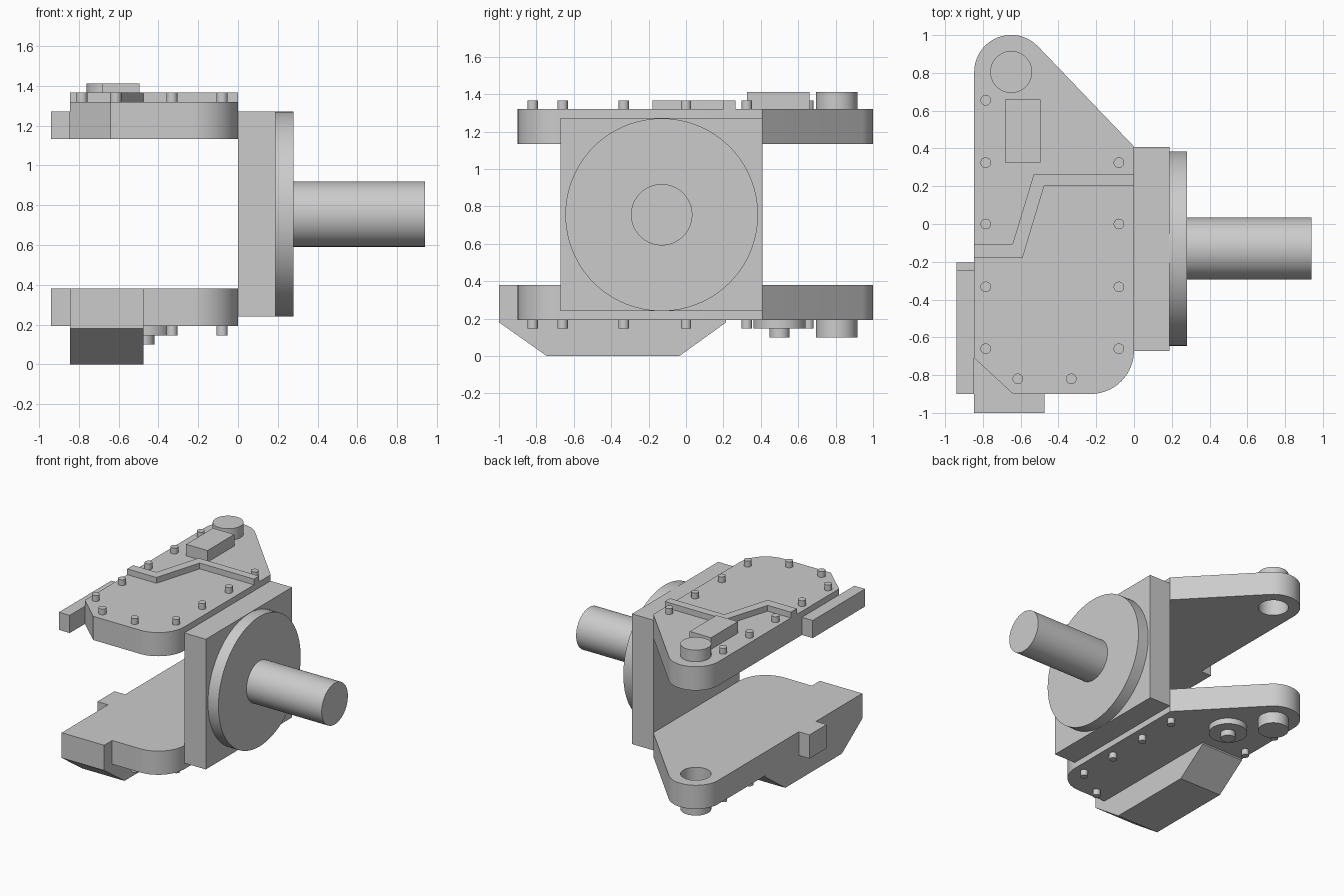
import bpy, bmesh
from math import sin, cos, radians
from mathutils import Matrix, Vector

if "Cube" in bpy.data.objects:
    bpy.data.objects.remove(bpy.data.objects["Cube"], do_unlink=True)

GREY = (0.6, 0.6, 0.6, 1)
steel = bpy.data.materials.new("plain grey steel")
steel.use_nodes = True
steel.diffuse_color = GREY
steel.node_tree.nodes["Principled BSDF"].inputs["Base Color"].default_value = GREY


def finish(bm, name):
    bmesh.ops.recalc_face_normals(bm, faces=bm.faces)
    mesh = bpy.data.meshes.new(name)
    bm.to_mesh(mesh)
    bm.free()
    mesh.materials.append(steel)
    ob = bpy.data.objects.new(name, mesh)
    bpy.context.collection.objects.link(ob)
    return ob


def smooth(ob):
    bpy.ops.object.select_all(action='DESELECT')
    ob.select_set(True)
    bpy.context.view_layer.objects.active = ob
    bpy.ops.object.shade_smooth_by_angle(angle=radians(30))


def box(name, x, y, z):
    bm = bmesh.new()
    lo, hi = Vector((x[0], y[0], z[0])), Vector((x[1], y[1], z[1]))
    size = Matrix.Diagonal(hi - lo).to_4x4()
    bmesh.ops.create_cube(bm, size=1, matrix=Matrix.Translation((lo + hi) / 2) @ size)
    return finish(bm, name)


def prism(name, start, depth):
    """Extrude a closed 3D outline along a vector."""
    bm = bmesh.new()
    face = bm.faces.new([bm.verts.new(p) for p in start])
    new = bmesh.ops.extrude_face_region(bm, geom=[face])["geom"]
    bmesh.ops.translate(bm, vec=depth, verts=[v for v in new if isinstance(v, bmesh.types.BMVert)])
    return finish(bm, name)


def cylinder(name, centre, r, span, axis='Z', segments=48):
    """Cylinder covering span along its axis; centre is the other two coordinates."""
    bm = bmesh.new()
    mid = (span[0] + span[1]) / 2
    if axis == 'Z':
        place = Matrix.Translation((*centre, mid))
    else:
        place = Matrix.Translation((mid, *centre)) @ Matrix.Rotation(radians(90), 4, 'Y')
    bmesh.ops.create_cone(bm, cap_ends=True, segments=segments, radius1=r, radius2=r,
                          depth=span[1] - span[0], matrix=place)
    ob = finish(bm, name)
    smooth(ob)
    return ob


def arc(cx, cy, r, a0, a1, n=20):
    angles = [radians(a0 + (a1 - a0) * i / n) for i in range(n + 1)]
    return [(cx + r * cos(a), cy + r * sin(a)) for a in angles]


# Fork plates: rounded ear at the back, round and chamfered corners at the front
EAR = (-0.65, 0.805)
outline = (arc(*EAR, 0.196, 180, 44) + [(0, 0.41)]
           + arc(-0.23, -0.67, 0.23, 0, -90) + [(-0.64, -0.9), (-0.846, -0.71)])


def fork_plate(name, z, hole):
    plate = prism(name, [(x, y, z) for x, y in outline], (0, 0, 0.188))
    cutter = cylinder("pin_hole_cutter", EAR, 0.11, hole)
    cutter.hide_render = True
    mod = plate.modifiers.new("pin_hole", 'BOOLEAN')
    mod.operation, mod.solver, mod.object = 'DIFFERENCE', 'EXACT', cutter
    bpy.ops.object.select_all(action='DESELECT')
    plate.select_set(True)
    bpy.context.view_layer.objects.active = plate
    bpy.ops.object.modifier_apply(modifier=mod.name)
    bpy.data.objects.remove(cutter, do_unlink=True)
    smooth(plate)


fork_plate("upper_fork_plate", 1.132, (1.0, 1.31))
fork_plate("lower_fork_plate", 0.192, (0.2, 0.5))

# Pin caps on the outer faces
cylinder("upper_pin_cap", EAR, 0.111, (1.32, 1.412))
cylinder("lower_pin_cap", EAR, 0.111, (0.1, 0.192))

# Bolt heads on both plates
rows = [(-0.785, y) for y in (0.655, 0.325, 0, -0.333, -0.66)]
rows += [(-0.08, y) for y in (0.325, 0, -0.333, -0.66)]
rows += [(-0.615, -0.82), (-0.332, -0.82)]
for i, spot in enumerate(rows, 1):
    cylinder(f"upper_bolt_{i}", spot, 0.028, (1.32, 1.366), segments=24)
    cylinder(f"lower_bolt_{i}", spot, 0.028, (0.146, 0.192), segments=24)

# Upper plate details: cranked rib, raised pad and side bar
rib = [(-0.846, -0.105), (-0.643, -0.105), (-0.53, 0.265), (0, 0.265),
       (0, 0.2), (-0.476, 0.2), (-0.59, -0.18), (-0.846, -0.18)]
prism("cranked_rib", [(x, y, 1.32) for x, y in rib], (0, 0, 0.046))
box("raised_pad", (-0.682, -0.495), (0.325, 0.66), (1.32, 1.412))
box("upper_side_bar", (-0.94, -0.846), (-0.9, -0.245), (1.132, 1.272))

# Lower plate details: side lug, front block, tapered foot, washer and stud
box("lower_side_lug", (-0.94, -0.846), (-0.42, -0.205), (0.192, 0.38))
box("front_block", (-0.846, -0.474), (-1, -0.7), (0.192, 0.38))
foot = [(-1, 0.192), (-1, 0.18), (-0.745, 0), (-0.035, 0), (0.215, 0.18), (0.215, 0.192)]
prism("tapered_foot", [(-0.846, y, z) for y, z in foot], (0.372, 0, 0))
cylinder("washer", (-0.475, 0.5), 0.14, (0.146, 0.192))
cylinder("washer_stud", (-0.475, 0.5), 0.054, (0.1, 0.146))

# Mounting plate, flange and shaft
box("mounting_plate", (0, 0.188), (-0.672, 0.408), (0.24, 1.272))
AXIS = (-0.13, 0.755)
cylinder("flange_disc", AXIS, 0.515, (0.188, 0.28), 'X', 96)
cylinder("shaft", AXIS, 0.164, (0.28, 0.94), 'X', 64)
